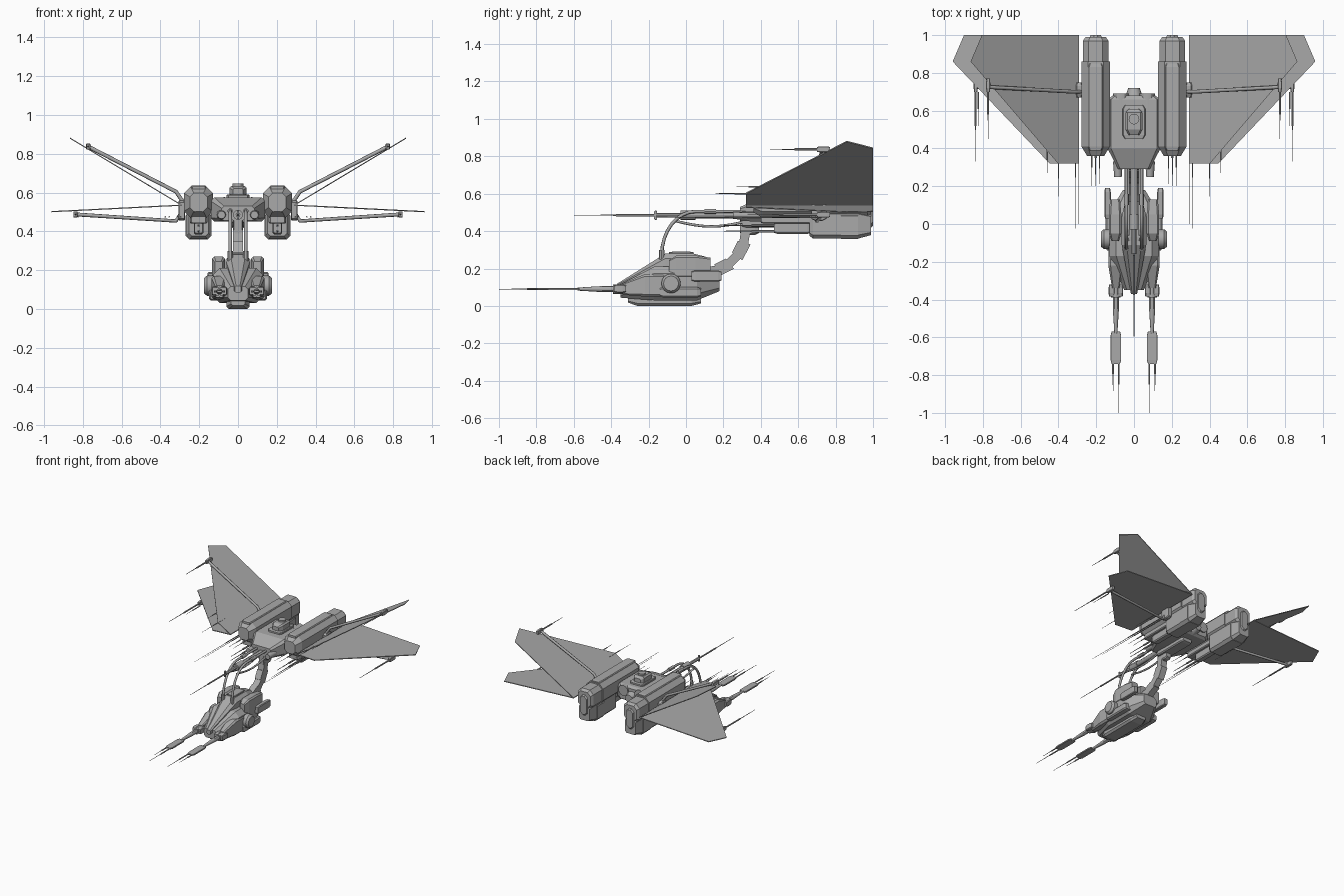
import bpy, bmesh
from math import sin, cos, pi
from mathutils import Vector, Matrix

if "Cube" in bpy.data.objects:
    bpy.data.objects.remove(bpy.data.objects["Cube"])

grey = bpy.data.materials.new("hull grey")
grey.use_nodes = True
grey.diffuse_color = (0.4, 0.4, 0.4, 1)
grey.node_tree.nodes["Principled BSDF"].inputs["Base Color"].default_value = grey.diffuse_color


def finish(name, bm, smooth=False):
    bmesh.ops.recalc_face_normals(bm, faces=bm.faces)
    mesh = bpy.data.meshes.new(name)
    bm.to_mesh(mesh)
    bm.free()
    mesh.materials.append(grey)
    obj = bpy.data.objects.new(name, mesh)
    bpy.context.collection.objects.link(obj)
    if smooth:
        bpy.ops.object.select_all(action="DESELECT")
        obj.select_set(True)
        bpy.context.view_layer.objects.active = obj
        bpy.ops.object.shade_smooth_by_angle()


def bridge(name, rings):
    """Skin matching rings of points and cap both ends."""
    bm = bmesh.new()
    loops = [[bm.verts.new(point) for point in ring] for ring in rings]
    for a, b in zip(loops, loops[1:]):
        for i in range(len(a)):
            bm.faces.new((a[i - 1], a[i], b[i], b[i - 1]))
    bm.faces.new(loops[0])
    bm.faces.new(loops[-1])
    finish(name, bm)


def hull(name, x, y, z, width, nose=0.8, tail=0.8, nose_run=0.02, tail_run=0.02, drop=0, cut=0.3):
    """Chamfered body along y whose ends shrink; the nose may also drop."""
    front, back = y
    middle, half = (z[0] + z[1]) / 2, (z[1] - z[0]) / 2
    chamfer = cut * min(width / 2, half)
    rings = []
    for at, scale, height in ((front, nose, middle - drop), (front + nose_run, 1, middle),
                              (back - tail_run, 1, middle), (back, tail, middle)):
        w, h, c = (scale * size for size in (width / 2, half, chamfer))
        corner = [(w, h - c), (w - c, h)]
        upper = corner + [(-px, pz) for px, pz in reversed(corner)]
        section = upper + [(-px, -pz) for px, pz in upper]
        rings.append([(x + px, at, height + pz) for px, pz in section])
    bridge(name, rings)


def rod(name, start, end, radius, end_radius=None, sides=12):
    """Cylinder or cone between two points."""
    start, end = Vector(start), Vector(end)
    along = end - start
    turn = along.to_track_quat("Z", "Y").to_matrix().to_4x4()
    bm = bmesh.new()
    bmesh.ops.create_cone(bm, cap_ends=True, segments=sides, radius1=radius,
                          radius2=radius if end_radius is None else end_radius,
                          depth=along.length, matrix=Matrix.Translation((start + end) / 2) @ turn)
    finish(name, bm, True)


def barrel(name, x, z, base, tip, radius=0.004):
    """Thin gun pointing forward: a sleeve and a needle."""
    step = base + (tip - base) / 2
    rod(name + "_sleeve", (x, base, z), (x, step, z), radius, sides=6)
    rod(name + "_needle", (x, step, z), (x, tip, z), radius / 2, radius / 4, sides=6)


def tube(name, points, radius):
    curve = bpy.data.curves.new(name, "CURVE")
    curve.dimensions = "3D"
    curve.bevel_depth = radius
    curve.bevel_resolution = 2
    curve.use_fill_caps = True
    curve.materials.append(grey)
    spline = curve.splines.new("POLY")
    spline.points.add(len(points) - 1)
    for target, point in zip(spline.points, points):
        target.co = (*point, 1)
    bpy.context.collection.objects.link(bpy.data.objects.new(name, curve))


WING_ROOT, WING_Z, ENGINE_X, ARM_Z = 0.29, 0.535, 0.203, 0.09


def wing_height(x, slope):
    return WING_Z + slope * (x - WING_ROOT)


def wing(name, s, slope, tip):
    """Thin swept plate; its rear and front corners follow from its tip."""
    outline = [(WING_ROOT, 1), (tip - 0.06, 1), (tip, 0.86), (tip * 0.465, 0.32), (WING_ROOT, 0.32)]
    bridge(name, [[(s * x, y, wing_height(x, slope) + skin) for x, y in outline]
                  for skin in (-0.003, 0.003)])


# Central rear fuselage with turret, belly and tail
hull("rear_fuselage", 0, (0.29, 0.68), (0.45, 0.575), 0.28, nose=0.6, nose_run=0.11, drop=0.02)
hull("turret_base", 0, (0.45, 0.63), (0.56, 0.59), 0.12)
hull("turret", 0, (0.47, 0.61), (0.56, 0.635), 0.09, nose=0.6, tail=0.6, nose_run=0.03)
rod("turret_cap", (0, 0.555, 0.6), (0, 0.555, 0.647), 0.028)
rod("tail_drum", (0, 0.66, 0.5), (0, 0.72, 0.5), 0.05, 0.03)
hull("belly_block", 0, (0.3, 0.6), (0.42, 0.47), 0.09)

# Arched neck of alternating thick and thin links
links = 5
for i in range(links):
    link = []
    for step in (i - 0.1, i + 1.1):
        angle = step / links * pi / 2
        outward = Vector((0, sin(angle), -cos(angle)))
        centre = Vector((0, 0.1, 0.4)) + outward * 0.22
        thick, wide = outward * (0.035 if i % 2 else 0.025), Vector((0.025, 0, 0))
        link.append([centre + wide + thick, centre - wide + thick,
                     centre - wide - thick, centre + wide - thick])
    bridge("neck_link", link)
hull("neck_top", 0, (0.29, 0.39), (0.38, 0.48), 0.05)

# Long centre gun above the cockpit
gun_z = 0.485
rod("centre_gun_body", (0, 0.32, gun_z), (0, 0.05, gun_z), 0.018)
rod("centre_gun_collar", (0, 0.05, gun_z), (0, -0.03, gun_z), 0.025)
rod("centre_gun_sleeve", (0, -0.03, gun_z), (0, -0.16, gun_z), 0.012)
barrel("centre_gun_barrel", 0, gun_z, -0.15, -0.6, 0.006)
hull("centre_gun_sight", 0, (-0.17, -0.155), (0.46, 0.51), 0.012, nose_run=0.004, tail_run=0.004)

# Cockpit core, canopy, roof and keel
hull("cockpit_hull", 0, (-0.35, 0.18), (0.03, 0.21), 0.26, nose=0.4, tail=0.45,
     nose_run=0.18, tail_run=0.12, drop=0.04, cut=0.4)
hull("canopy", 0, (-0.37, 0.12), (0.14, 0.28), 0.13, nose=0.25, tail=0.7,
     nose_run=0.26, tail_run=0.08, drop=0.11, cut=0.4)
hull("roof_plate", 0, (-0.09, 0.04), (0.27, 0.29), 0.07)
hull("keel", 0, (-0.31, 0.08), (0, 0.09), 0.12, nose=0.6, tail=0.7, nose_run=0.05, tail_run=0.05)
hull("rear_keel_block", 0, (0.04, 0.17), (0.08, 0.14), 0.09)

for s, side in ((1, "left_"), (-1, "right_")):
    # Engine nacelle, spine, deep tail pod and pod guns
    x = s * ENGINE_X
    hull(side + "engine", x, (0.36, 0.86), (0.47, 0.63), 0.15, nose=0.6, tail=1, nose_run=0.05, cut=0.45)
    hull(side + "engine_tail", x, (0.85, 0.99), (0.47, 0.62), 0.135, tail=0.8, nose=1, cut=0.45)
    hull(side + "engine_spine", x, (0.39, 0.85), (0.6, 0.637), 0.08)
    hull(side + "tail_pod", x, (0.66, 0.99), (0.36, 0.51), 0.125, tail=0.75, tail_run=0.07)
    hull(side + "pod_band", x, (0.83, 0.92), (0.357, 0.5), 0.135, nose=1, tail=1)
    hull(side + "exhaust", x, (0.95, 1), (0.41, 0.59), 0.07, cut=0.7)
    hull(side + "pod_gun_mount", x, (0.47, 0.67), (0.385, 0.45), 0.05)
    hull(side + "engine_keel", x, (0.4, 0.7), (0.44, 0.48), 0.09)
    for z in (0.4, 0.43):
        barrel(side + "pod_gun", x, z, 0.5, 0.2, 0.007)
    for offset in (-0.02, 0.02):
        barrel(side + "engine_gun", x + offset, 0.5, 0.4, 0.2)
    rod(side + "tail_drum", (s * 0.07, 0.6, WING_Z), (s * 0.07, 0.69, WING_Z), 0.042)
    rod(side + "chin_drum", (s * 0.085, 0.33, gun_z), (s * 0.085, 0.25, gun_z), 0.026, 0.02)

    # Each wing has a strut that ends in a small gun
    hull(side + "wing_hub", s * WING_ROOT, (0.67, 0.75), (0.455, 0.56), 0.034)
    for level, slope, tip, gun_x, lift, reach in (("upper", 0.6, 0.865, 0.772, 0.013, 0.45),
                                                   ("lower", -0.05, 0.96, 0.838, -0.02, 0.33)):
        wing(side + level + "_wing", s, slope, tip)
        z = wing_height(gun_x, slope) + lift
        knee = wing_height(0.32, slope) + lift * 4
        tube(side + level + "_strut", [(s * 0.28, 0.7, WING_Z + lift), (s * 0.32, 0.7, knee),
                                       (s * gun_x, 0.725, z)], 0.01)
        hull(side + level + "_gun", s * gun_x, (0.7, 0.77), (z - 0.016, z + 0.016), 0.022)
        barrel(side + level + "_gun", s * gun_x, z, 0.71, reach, 0.006)

    # Needle guns under the wing roots and along the upper leading edge
    for x, reach in ((0.295, 0), (0.31, -0.1), (0.355, 0.52), (0.375, 0.46), (0.825, 0.52)):
        barrel(side + "root_gun", s * x, 0.475, 0.7, reach)
    for x, reach in ((0.4, 0.12), (0.46, 0.27)):
        barrel(side + "edge_gun", s * x, wing_height(x, 0.6), 0.4, reach)

    # Hoses from the cockpit to the fuselage
    bend = [i * pi / 16 for i in range(9)]
    tube(side + "upper_hose", [(s * 0.04, 0.05 - 0.18 * cos(a), 0.27 + 0.235 * sin(a)) for a in bend]
         + [(s * 0.04, 0.31, 0.505)], 0.009)
    tube(side + "lower_hose", [(s * 0.03, -0.06 + 0.25 * a, 0.455 - 0.03 * sin(2 * a)) for a in bend], 0.007)
    rod(side + "hose_socket", (s * 0.04, -0.13, 0.23), (s * 0.04, -0.13, 0.3), 0.014)
    rod(side + "hose_clamp", (s * 0.04, 0.1, 0.505), (s * 0.04, 0.16, 0.505), 0.014)

    # Cockpit shoulders, pipes, skirts and side discs
    hull(side + "shoulder", s * 0.1, (-0.09, 0.13), (0.15, 0.27), 0.066, nose=0.6, nose_run=0.04, tail_run=0.08)
    hull(side + "rear_pipe", s * 0.14, (0.03, 0.19), (0.13, 0.19), 0.034)
    hull(side + "skirt", s * 0.115, (-0.14, 0.08), (0.045, 0.1), 0.07)
    rod(side + "disc", (s * 0.1, -0.08, 0.12), (s * 0.16, -0.08, 0.12), 0.052, sides=16)
    rod(side + "disc_cap", (s * 0.16, -0.08, 0.12), (s * 0.175, -0.08, 0.12), 0.052, 0.04, sides=16)

    # Forward arms with clamps, barrels and flat muzzles
    x = s * 0.096
    hull(side + "arm", x, (-0.34, -0.1), (0.05, 0.17), 0.08, nose=0.5, nose_run=0.12, drop=0.02)
    for offset in (-0.022, 0.022):
        hull(side + "gun_clamp", x + offset, (-0.385, -0.32), (0.07, 0.115), 0.034)
    rod(side + "arm_collar", (x, -0.33, ARM_Z), (x, -0.39, ARM_Z), 0.025)
    rod(side + "arm_sleeve", (x, -0.39, ARM_Z), (x, -0.45, ARM_Z), 0.016)
    rod(side + "arm_barrel", (x, -0.45, ARM_Z), (x, -0.58, ARM_Z), 0.016, 0.008)
    hull(side + "muzzle_plate", x, (-0.74, -0.57), (ARM_Z - 0.006, ARM_Z + 0.006), 0.056)
    for offset, reach in ((-0.015, -1), (0.015, -0.89)):
        barrel(side + "muzzle", x + s * offset, ARM_Z, -0.7, reach, 0.005)
